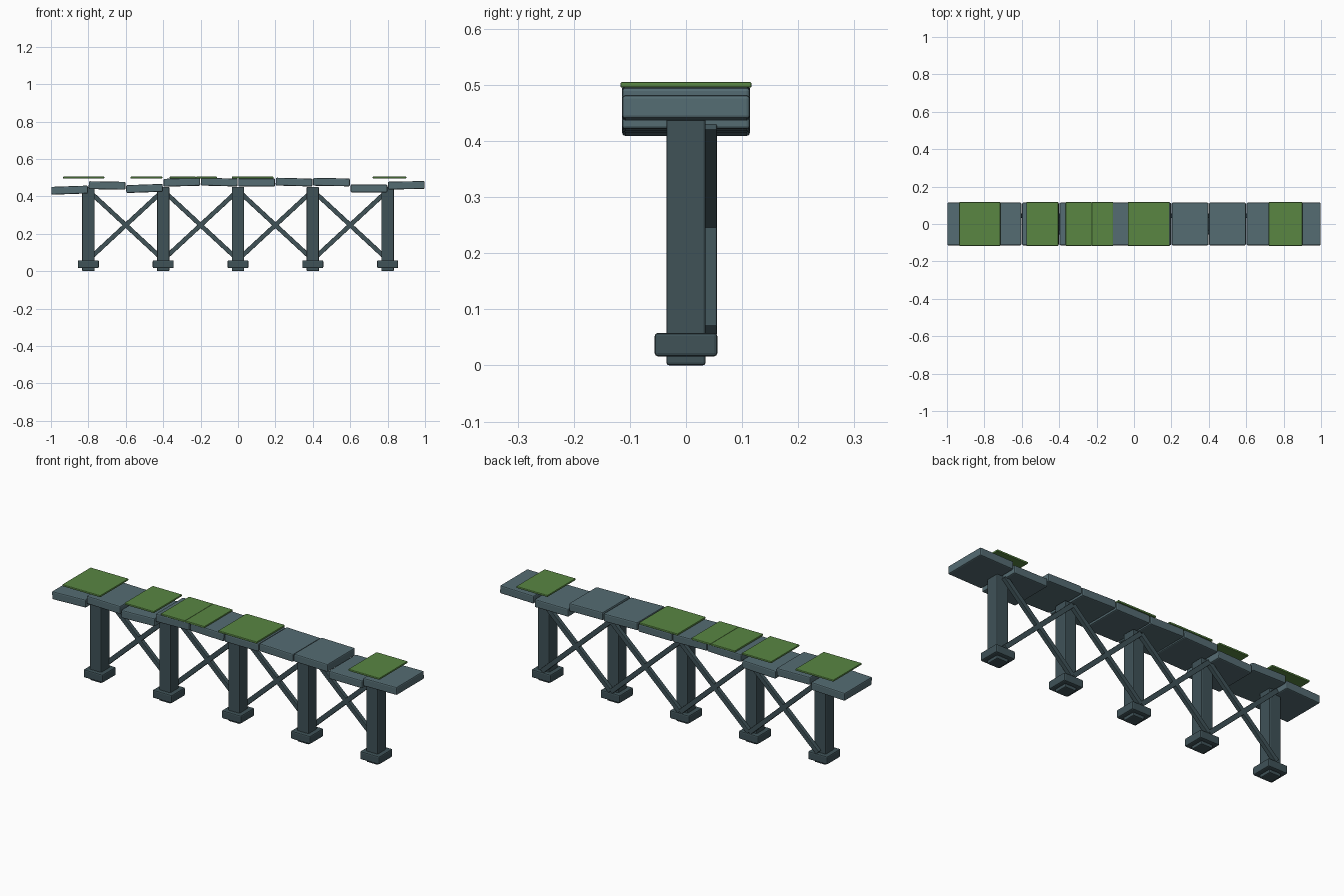
import bpy
import math

if "Cube" in bpy.data.objects:
    bpy.data.objects.remove(bpy.data.objects["Cube"])


def material(name, color):
    m = bpy.data.materials.new(name)
    m.diffuse_color = (*color, 1)
    m.use_nodes = True
    m.node_tree.nodes["Principled BSDF"].inputs["Base Color"].default_value = m.diffuse_color
    return m


stone = material("deck_stone", (0.09, 0.15, 0.17))
dark = material("pier_stone", (0.05, 0.085, 0.097))
green = material("moss_green", (0.10, 0.24, 0.055))


def box(name, loc, size, mat, bevel=0.005, tilt=0.0):
    """Bevelled box; tilt turns it about y, positive raises the +x end."""
    bpy.ops.mesh.primitive_cube_add(size=1, location=loc, rotation=(0, -tilt, 0))
    ob = bpy.context.object
    ob.name = name
    ob.scale = size
    bpy.ops.object.transform_apply(location=False, rotation=False, scale=True)
    ob.data.materials.append(mat)
    mod = ob.modifiers.new("bevel", 'BEVEL')
    mod.width = bevel
    mod.segments = 2
    return ob


# Uneven deck slabs: centre height and tilt in degrees
slabs = [(0.433, 2), (0.458, -1), (0.442, 2), (0.475, 1.5), (0.476, -1.5),
         (0.474, 0), (0.476, -1.5), (0.476, -1), (0.442, 0), (0.459, 1)]
for i, (z, tilt) in enumerate(slabs):
    box(f"deck_slab_{i + 1}", (-0.9 + 0.2 * i, 0, z), (0.196, 0.228, 0.042),
        stone, 0.006, math.radians(tilt))

# Piers with square footings
for i in range(5):
    x = -0.8 + 0.4 * i
    box(f"pier_{i + 1}", (x, 0, 0.225), (0.066, 0.07, 0.45), dark)
    box(f"footing_{i + 1}", (x, 0, 0.037), (0.112, 0.112, 0.042), dark, 0.006)

# Crossed braces on the back of the piers
for i in range(4):
    x = -0.6 + 0.4 * i
    for side in (1, -1):
        box(f"brace_{i + 1}_{'rising' if side > 0 else 'falling'}",
            (x, 0.044, 0.246), (0.54, 0.022, 0.024), dark, 0.002,
            side * math.atan2(0.37, 0.4))

# Level moss sheets on the deck: x start and end
moss = [(-0.935, -0.715), (-0.575, -0.405), (-0.365, -0.225),
        (-0.225, -0.112), (-0.033, 0.19), (0.72, 0.90)]
for i, (a, b) in enumerate(moss):
    box(f"moss_patch_{i + 1}", ((a + b) / 2, 0, 0.5), (b - a, 0.234, 0.01),
        green, 0.003)
